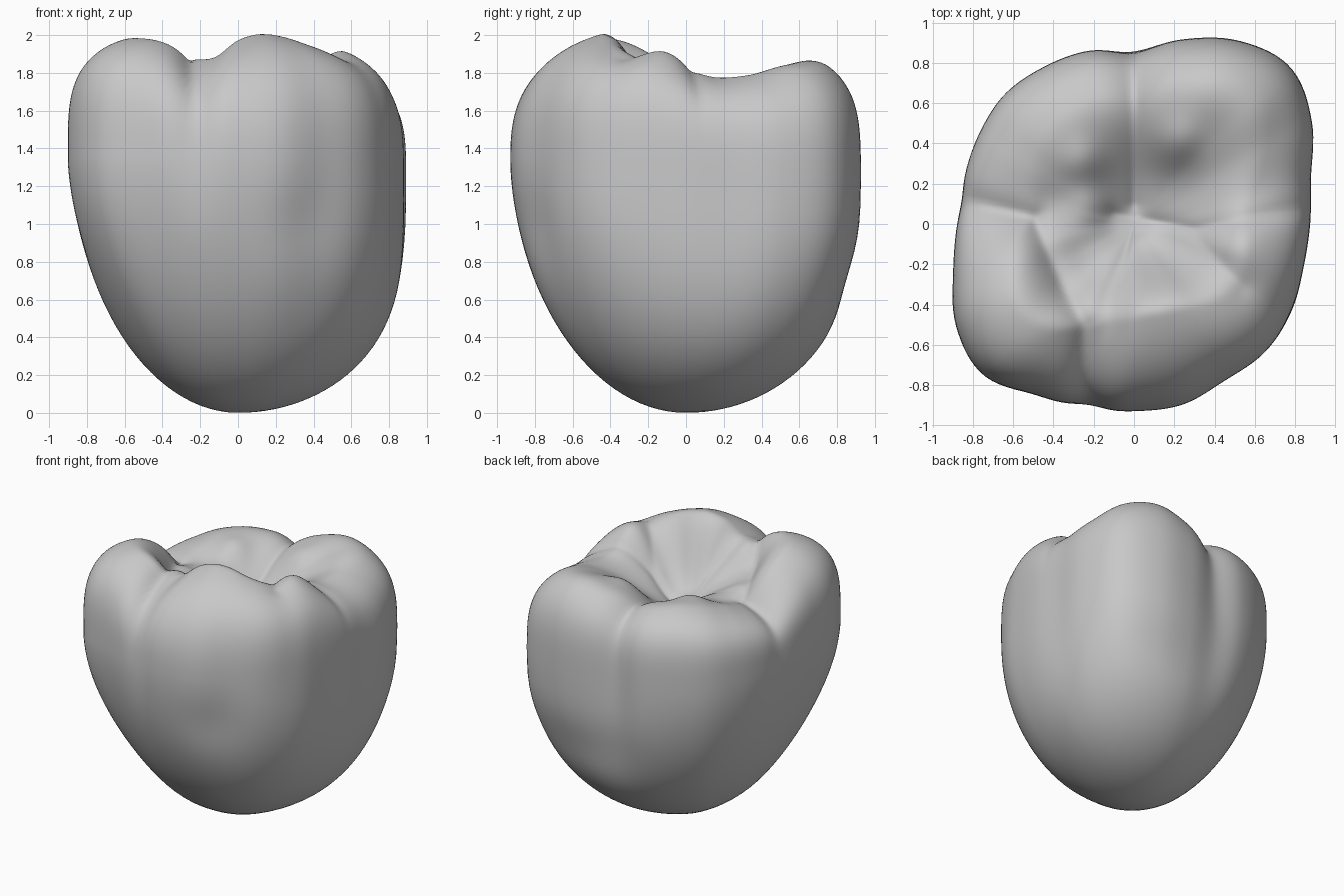
import bpy
import bmesh
import math
from mathutils import Vector

if "Cube" in bpy.data.objects:
    bpy.data.objects.remove(bpy.data.objects["Cube"], do_unlink=True)

SEGMENTS = 180
FLOOR = 1.55

# Outline radius and rim height, one value every 15 degrees from +x
OUTLINE = [.875, .91, 1.02, 1.10, 1.05, .95, .86, .89, .90, .91, .89, .875,
           .88, .93, 1.02, 1.06, .98, .95, .93, .93, .90, .91, .90, .87]
RIM = [1.87, 1.81, 1.84, 1.93, 1.96, 1.89, 1.81, 1.82, 1.83, 1.81, 1.77, 1.75,
       1.80, 1.93, 2.02, 2.03, 2.00, 1.94, 2.02, 2.05, 2.03, 1.98, 1.94, 1.94]
# Evened-out outline used towards the root end
ROUND = [sum(OUTLINE[(i + k) % 24] for k in range(-2, 3)) / 5 for i in range(24)]

# Fissures: depth, width, path
FISSURES = [
    (.12, .08, [(-.9, .12), (-.5, .03), (-.45, -.1), (-.36, -.3), (-.25, -.5), (-.25, -.95)]),
    (.07, .05, [(0, .9), (0, .1)]),
    (.06, .045, [(-.1, .05), (.3, -.02), (.9, .09)]),
    (.03, .05, [(.33, -.08), (.55, -.32)]),
]
# Inner ridges running off the cusps: x, y, height, width
RIDGES = [(-.25, .3, .06, .12), (-.22, .08, .07, .12), (-.12, -.15, .05, .13),
          (.22, .4, .06, .13), (.56, -.06, .03, .13)]
# Vertical wall grooves: angle, depth, angular width
WALL_GROOVES = [(256, .045, 6), (90, .025, 6), (330, .012, 7), (172, .02, 6)]
# Shallow wall hollows: angle, height, depth, angular width
HOLLOWS = [(292, 1.0, .025, 14), (75, .68, .03, 25)]


def cyclic(table, angle):
    """Smooth periodic interpolation of a table around the circle."""
    n = len(table)
    f = angle / math.tau * n
    i = math.floor(f)
    t = f - i
    a, b, c, d = (table[(i + k) % n] for k in (-1, 0, 1, 2))
    return b + .5 * t * (c - a + t * (2 * a - 5 * b + 4 * c - d + t * (3 * (b - c) + d - a)))


def smoothstep(lo, hi, v):
    t = min(1, max(0, (v - lo) / (hi - lo)))
    return t * t * (3 - 2 * t)


def near(angle, centre, width):
    """Bell weight around one direction, in degrees."""
    gap = (math.degrees(angle) - centre + 180) % 360 - 180
    return math.exp(-(gap / width) ** 2)


def path_distance(p, path):
    best = 9.0
    for a, b in zip(path, path[1:]):
        a, b = Vector(a), Vector(b)
        t = min(1, max(0, (p - a).dot(b - a) / (b - a).length_squared))
        best = min(best, (p - a - (b - a) * t).length)
    return math.hypot(best, .015)


def biting_height(angle, s):
    """Height of the cusped chewing surface at radius fraction s."""
    r = cyclic(OUTLINE, angle) * s
    p = Vector((r * math.cos(angle), r * math.sin(angle)))
    crest = (.62 - .12 * near(angle, 280, 30) + .09 * near(angle, 208, 25)
             + .07 * near(angle, 338, 22) + .12 * near(angle, 55, 30)
             + .13 * max(0, math.sin(angle)))
    z = FLOOR + (cyclic(RIM, angle) - FLOOR) * smoothstep(.08, crest, s)
    for x, y, height, width in RIDGES:
        z += height * math.exp(-((p - Vector((x, y))).length / width) ** 2)
    for depth, width, path in FISSURES:
        z -= depth * math.exp(-path_distance(p, path) / width)
    return z


def radius(angle, z):
    """Outline radius at a height: lobed near the cusps, rounder below."""
    lobed = smoothstep(.1, 1.2, z)
    cut = smoothstep(.9, 1.7, z) * sum(d * near(angle, a, w) for a, d, w in WALL_GROOVES)
    cut += sum(d * near(angle, a, w) * math.exp(-((z - h) / .2) ** 2)
               for a, h, d, w in HOLLOWS)
    r = cyclic(ROUND, angle) * (1 - lobed) + cyclic(OUTLINE, angle) * lobed
    return r * (1 - cut)


def surface_point(angle, s, is_crown):
    """Point on the domed crown or on the rounded base below the belly."""
    c, sn = math.cos(angle), math.sin(angle)
    belly = 1.28 - .05 * c - .05 * sn
    if is_crown:
        n = 4 - 1.35 * near(angle, 278, 38) - .4 * near(angle, 45, 25)
        z = belly + (biting_height(angle, s) - belly) * max(0, 1 - s ** n) ** (1 / n)
    else:
        power = .49 - .115 * c - .07 * sn
        z = belly * (1 - max(0, 1 - s * s) ** power)
    r = radius(angle, z) * s
    return Vector((r * c, r * sn, z))


# Rings from the bottom, out to the belly, over the rim and in to the pit
rings = [(math.sin(math.radians(3 * i)), False) for i in range(1, 31)]
for i in range(1, 21):
    psi = math.radians(45) * (i / 20) ** 1.5
    rings.append((math.cos(psi) ** .5, True))
edge = rings[-1][0]
rings += [(edge * (1 - i / 45), True) for i in range(1, 45)]

bm = bmesh.new()
loops = [[bm.verts.new(surface_point(math.tau * k / SEGMENTS, s, is_crown))
          for k in range(SEGMENTS)] for s, is_crown in rings]
bottom = bm.verts.new((0, 0, 0))
pit = bm.verts.new(surface_point(0, 0, True))
for k in range(SEGMENTS):
    n = (k + 1) % SEGMENTS
    bm.faces.new((bottom, loops[0][n], loops[0][k]))
    bm.faces.new((pit, loops[-1][k], loops[-1][n]))
    for low, high in zip(loops, loops[1:]):
        bm.faces.new((low[k], low[n], high[n], high[k]))

# Soften the creases
for _ in range(2):
    bmesh.ops.smooth_vert(bm, verts=bm.verts, factor=.3,
                          use_axis_x=True, use_axis_y=True, use_axis_z=True)
bmesh.ops.recalc_face_normals(bm, faces=bm.faces)

mesh = bpy.data.meshes.new("tooth_crown")
bm.to_mesh(mesh)
bm.free()
crown_obj = bpy.data.objects.new("tooth_crown", mesh)
bpy.context.collection.objects.link(crown_obj)

# Plain grey surface
GREY = (.58, .58, .58, 1)
mat = bpy.data.materials.new("plain_grey")
mat.use_nodes = True
mat.diffuse_color = GREY
mat.node_tree.nodes["Principled BSDF"].inputs["Base Color"].default_value = GREY
mesh.materials.append(mat)

for o in bpy.context.selected_objects:
    o.select_set(False)
crown_obj.select_set(True)
bpy.context.view_layer.objects.active = crown_obj
bpy.ops.object.shade_smooth_by_angle(angle=math.radians(60))
